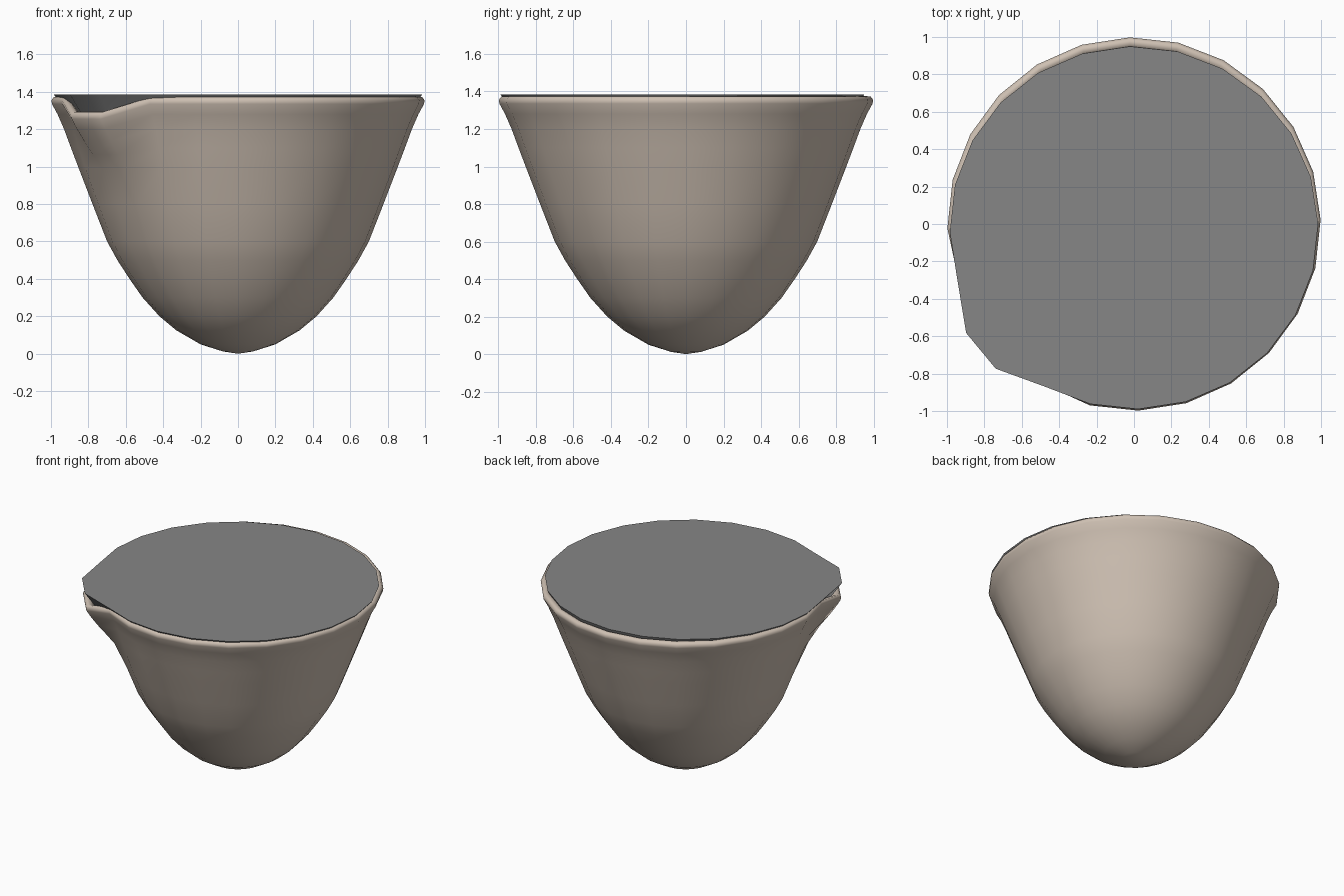
import bpy, math

if "Cube" in bpy.data.objects:
    bpy.data.objects.remove(bpy.data.objects["Cube"])

SEG = 24
LIP = (14, 15)            # columns pulled out to form the pouring lip
ANG = [math.radians(1.3 + 15 * k) for k in range(SEG)]
ANG[14] = math.radians(213)


def material(name, rgb):
    m = bpy.data.materials.new(name)
    m.diffuse_color = (*rgb, 1)
    m.use_nodes = True
    m.node_tree.nodes["Principled BSDF"].inputs["Base Color"].default_value = m.diffuse_color
    return m


def skin(name, rings, mat, start_pole=None, cap_end=False):
    """Join rings of points into a smooth surface."""
    verts = [p for ring in rings for p in ring]
    faces = []
    for i in range(len(rings) - 1):
        for k in range(SEG):
            a, b = i * SEG + k, i * SEG + (k + 1) % SEG
            faces.append((a, b, b + SEG, a + SEG))
    if start_pole:
        verts.append(start_pole)
        p = len(verts) - 1
        faces += [(p, (k + 1) % SEG, k) for k in range(SEG)]
    if cap_end:
        faces.append(tuple((len(rings) - 1) * SEG + k for k in range(SEG)))
    me = bpy.data.meshes.new(name)
    me.from_pydata(verts, [], faces)
    me.materials.append(mat)
    ob = bpy.data.objects.new(name, me)
    bpy.context.collection.objects.link(ob)
    bpy.ops.object.select_all(action='DESELECT')
    ob.select_set(True)
    bpy.context.view_layer.objects.active = ob
    bpy.ops.object.shade_smooth_by_angle(angle=math.radians(60 if not cap_end else 30))
    return ob


def lip_weight(z):
    t = min(1, max(0, (z - 0.9) / 0.43))
    return t * t * (3 - 2 * t)


clay = material("warm_beige", (0.62, 0.53, 0.45))
grey = material("mid_grey", (0.24, 0.24, 0.24))

# bowl wall, rounded rim and short inner wall, with the pouring lip
profile = [(0.08, 0.012), (0.20, 0.05), (0.33, 0.125), (0.42, 0.2), (0.51, 0.3),
           (0.58, 0.4), (0.645, 0.5), (0.70, 0.6), (0.778, 0.8), (0.855, 1.0),
           (0.893, 1.1), (0.93, 1.2), (0.965, 1.28), (0.995, 1.335), (0.998, 1.355),
           (0.985, 1.372), (0.965, 1.375), (0.945, 1.362), (0.925, 1.32), (0.88, 1.2)]
rings = []
for r, z in profile:
    w = lip_weight(z)
    ring = []
    for k, a in enumerate(ANG):
        rr, zz = r, z
        if k in LIP:
            rr, zz = r + 0.065 * w, z - 0.08 * w
        elif k in (13, 16):
            rr -= 0.015 * w
        ring.append((rr * math.cos(a), rr * math.sin(a), zz))
    rings.append(ring)
skin("bowl", rings, clay, start_pole=(0, 0, 0))

# filling: grey body inside the bowl with a flat top reaching over the lip
filling = []
for r, z in [(0.28, 0.16), (0.60, 0.5), (0.80, 1.0), (0.92, 1.30)]:
    ring = []
    for k, a in enumerate(ANG):
        over = 0.06 if k in LIP and z > 1.2 else 0
        ring.append(((r + over) * math.cos(a), (r + over) * math.sin(a), z - over * 0.7))
    filling.append(ring)
top = []
for k, a in enumerate(ANG):
    if k in LIP:
        top.append((1.07 * math.cos(a), 1.07 * math.sin(a), 1.385))
    else:
        top.append((0.985 * math.cos(a), 0.97 * math.sin(a) - 0.02, 1.385))
filling.append(top)
skin("filling", filling, grey, start_pole=(0, 0, 0.1), cap_end=True)
